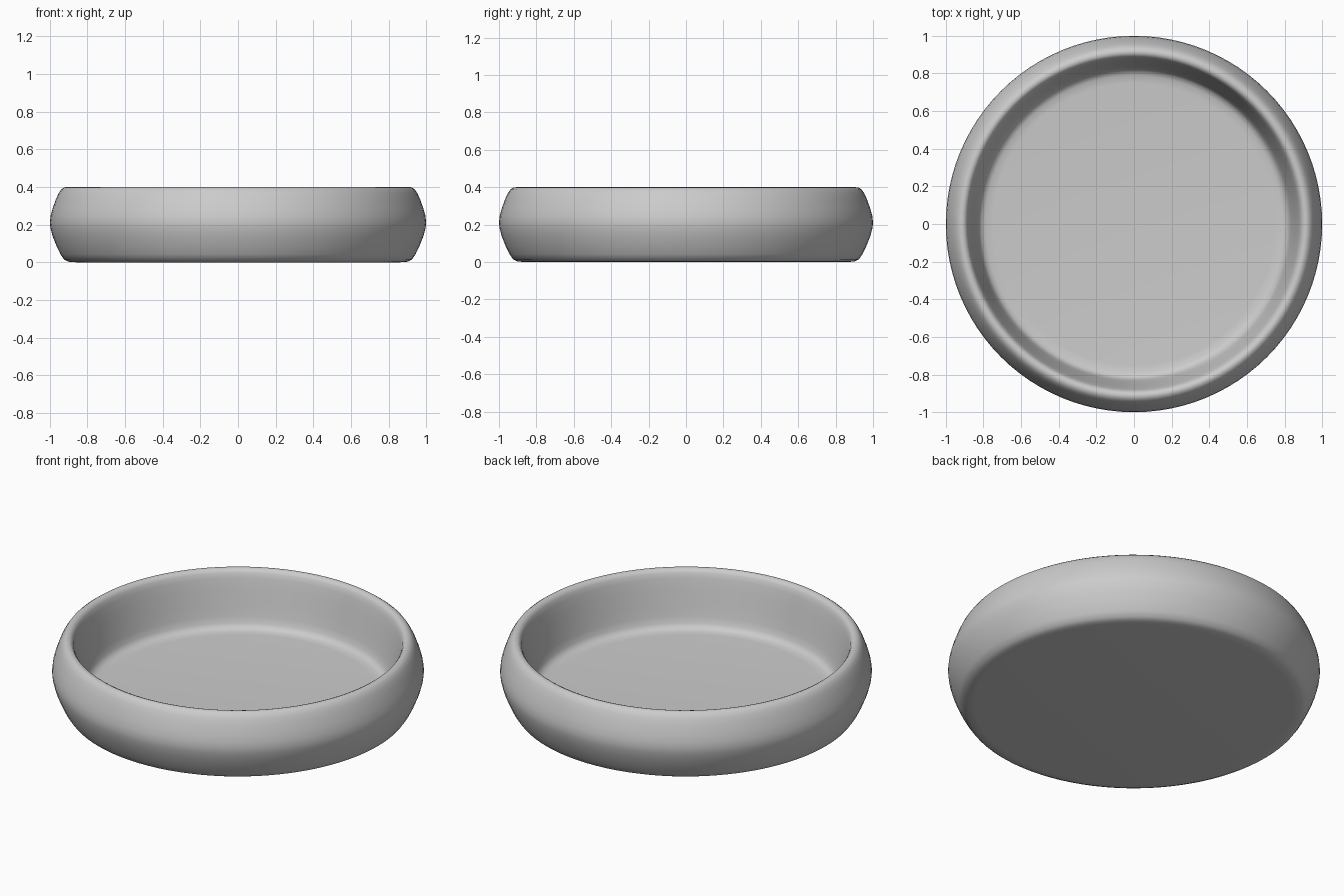
import bpy, bmesh, math

if "Cube" in bpy.data.objects:
    bpy.data.objects.remove(bpy.data.objects["Cube"])

# Half cross-section (radius, height): underside, bulging wall, rim, inner wall, floor
PROFILE = [
    (0, 0.003), (0.86, 0.003), (0.90, 0.006), (0.925, 0.018), (0.943, 0.045),
    (0.965, 0.090), (0.985, 0.140), (0.997, 0.185), (1.0, 0.215), (0.996, 0.25),
    (0.985, 0.290), (0.967, 0.340), (0.953, 0.370), (0.940, 0.390), (0.925, 0.401),
    (0.910, 0.403), (0.896, 0.397), (0.886, 0.382), (0.878, 0.355), (0.866, 0.30),
    (0.850, 0.220), (0.835, 0.150), (0.825, 0.112), (0.812, 0.092), (0.790, 0.082),
    (0.75, 0.079), (0, 0.078),
]
SEGMENTS = 96

# Bowl: spin the section around z
bm = bmesh.new()
verts = [bm.verts.new((r, 0, z)) for r, z in PROFILE]
edges = [bm.edges.new(pair) for pair in zip(verts, verts[1:])]
bmesh.ops.spin(bm, geom=verts + edges, cent=(0, 0, 0), axis=(0, 0, 1),
               angle=math.tau, steps=SEGMENTS, use_duplicate=False)
bmesh.ops.remove_doubles(bm, verts=bm.verts[:], dist=0.0005)
bmesh.ops.recalc_face_normals(bm, faces=bm.faces[:])

mesh = bpy.data.meshes.new("round_dish")
bm.to_mesh(mesh)
bm.free()
dish = bpy.data.objects.new("round_dish", mesh)
bpy.context.collection.objects.link(dish)
dish.location.z = -0.003

# Smooth shading
bpy.context.view_layer.objects.active = dish
dish.select_set(True)
bpy.ops.object.shade_smooth_by_angle(angle=math.radians(50))
